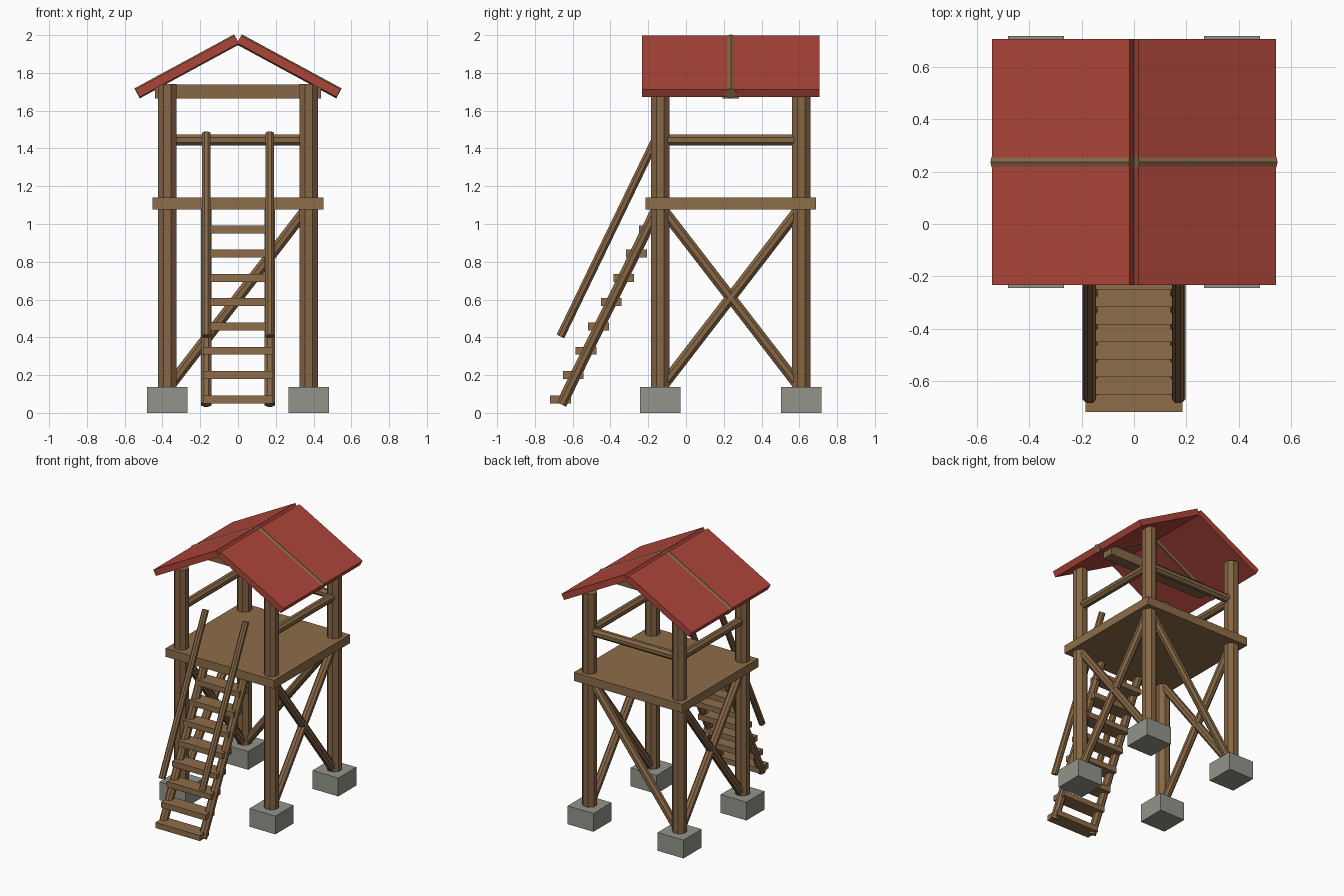
import bpy, bmesh, math
from mathutils import Vector, Matrix

if "Cube" in bpy.data.objects:
    bpy.data.objects.remove(bpy.data.objects["Cube"])


def material(name, rgb):
    m = bpy.data.materials.new(name)
    m.diffuse_color = (*rgb, 1)
    m.use_nodes = True
    m.node_tree.nodes["Principled BSDF"].inputs["Base Color"].default_value = m.diffuse_color
    return m


WOOD = material("wood", (0.27, 0.155, 0.068))
LOG = material("log_wood", (0.24, 0.135, 0.06))
RED = material("red_roof", (0.42, 0.06, 0.042))
STONE = material("stone", (0.29, 0.30, 0.26))


def finish(name, bm, mat):
    me = bpy.data.meshes.new(name)
    bm.to_mesh(me)
    bm.free()
    me.materials.append(mat)
    ob = bpy.data.objects.new(name, me)
    bpy.context.collection.objects.link(ob)
    return ob


def box(name, center, size, mat, tilt=0.0):
    """Box, optionally tilted about the y axis."""
    bm = bmesh.new()
    bmesh.ops.create_cube(bm, size=1)
    bm.transform(Matrix.Translation(center) @ Matrix.Rotation(tilt, 4, 'Y')
                 @ Matrix.Diagonal((*size, 1)))
    return finish(name, bm, mat)


def log(name, a, b, r, roll=math.pi / 8):
    """Eight-sided log between two points."""
    a, b = Vector(a), Vector(b)
    d = b - a
    bm = bmesh.new()
    bmesh.ops.create_cone(bm, cap_ends=True, segments=8, radius1=r, radius2=r, depth=d.length)
    rot = d.to_track_quat('Z', 'Y').to_matrix().to_4x4()
    bm.transform(Matrix.Translation((a + b) / 2) @ rot @ Matrix.Rotation(roll, 4, 'Z'))
    return finish(name, bm, LOG)


PX = 0.375                 # post x
YF, YB = -0.137, 0.611     # front and back post y
YC = (YF + YB) / 2

# footings and corner posts
for sx, side in ((-1, "left"), (1, "right")):
    for y, end in ((YF, "front"), (YB, "back")):
        box(f"{end}_{side}_footing", (sx * PX, y, 0.069), (0.215, 0.215, 0.138), STONE)
        log(f"{end}_{side}_post", (sx * PX, y, 0.12), (sx * PX, y, 1.74), 0.053)

# platform
box("platform", (0, YC, 1.108), (0.904, 0.904, 0.064), WOOD)

# cross braces on both sides, single brace at the back
for sx, side in ((-1, "left"), (1, "right")):
    log(f"{side}_brace_rising", (sx * PX, YF, 0.125), (sx * PX, YB, 1.095), 0.031)
    log(f"{side}_brace_falling", (sx * PX, YB, 0.125), (sx * PX, YF, 1.095), 0.031)
    log(f"{side}_rail", (sx * PX, YF, 1.445), (sx * PX, YB, 1.445), 0.032)
log("back_brace", (-PX, YB, 0.125), (PX, YB, 1.095), 0.031)
log("back_rail", (-PX, YB, 1.445), (PX, YB, 1.445), 0.032)

# ladder stringers and handrails
for sx, side in ((-1, "left"), (1, "right")):
    x = sx * 0.168
    log(f"{side}_stringer", (x, -0.66, 0.045), (x, -0.147, 1.095), 0.031)
    log(f"{side}_handrail", (x, -0.665, 0.405), (x, -0.145, 1.48), 0.024)

# ladder treads
for i in range(8):
    box(f"tread_{i + 1}", (0, -0.664 + 0.067 * i, 0.072 + 0.1285 * i), (0.37, 0.11, 0.042), WOOD)

# roof panels with a rafter log buried in each slope
slope = math.atan(0.542)
along = Vector((math.cos(slope), 0, -math.sin(slope)))
down = Vector((-math.sin(slope), 0, -math.cos(slope)))
length, thick = 0.598, 0.046
start = Vector((0.017, YC, 1.998)) + down * thick / 2
for sx, side in ((-1, "left"), (1, "right")):
    m = Vector((sx, 1, 1))
    mid = (start + along * length / 2) * m
    box(f"{side}_roof_panel", mid, (length, 0.94, thick), RED, sx * slope)
    log(f"{side}_rafter", start * m, (start + along * (length + 0.003)) * m, 0.03, 0)

# tie beam under the roof
box("tie_beam", (0, YC, 1.702), (0.88, 0.085, 0.074), LOG)
